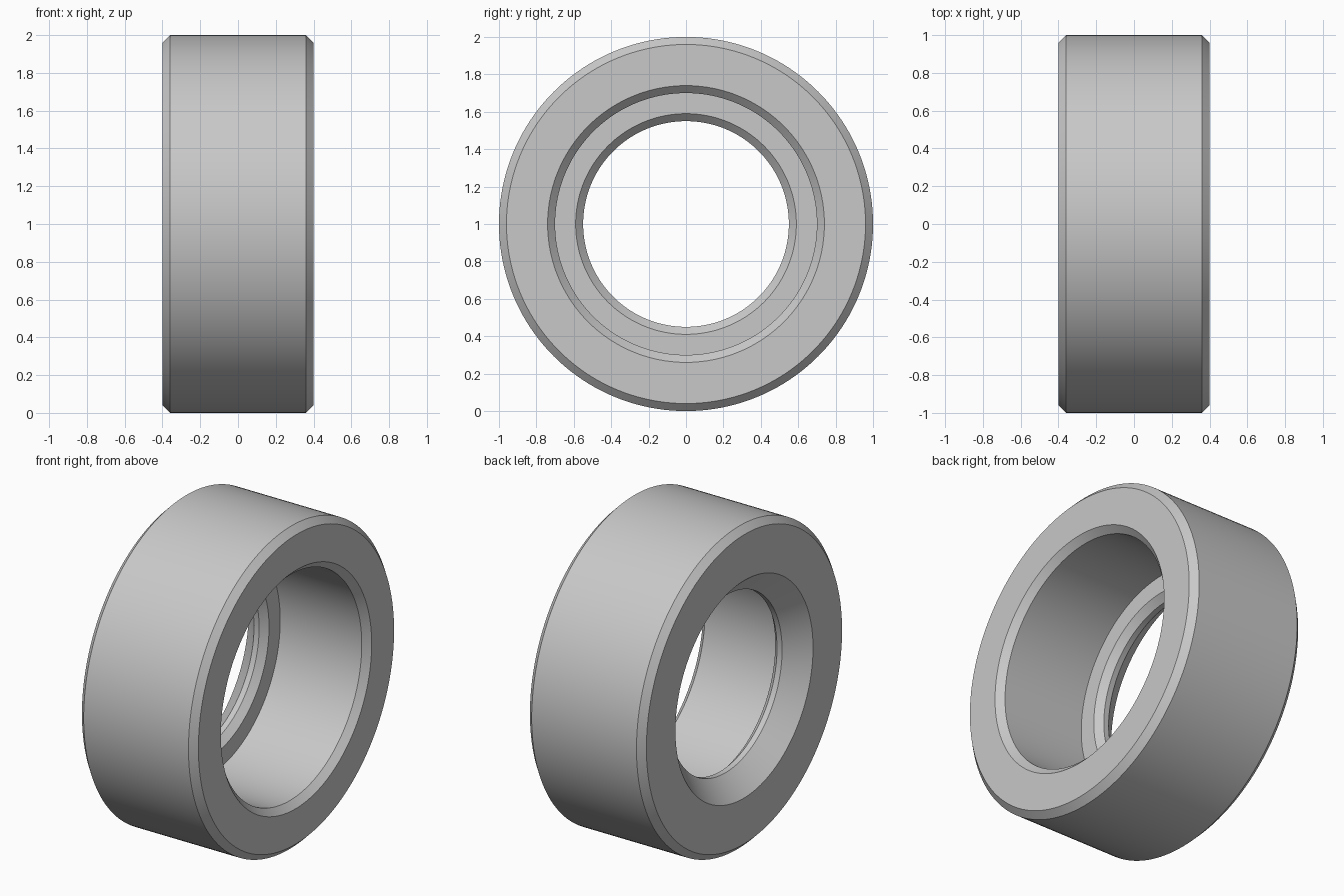
import bpy
import bmesh
from math import radians, tau
from mathutils import Vector

default = bpy.data.objects.get("Cube")
if default:
    bpy.data.objects.remove(default, do_unlink=True)

SEGMENTS = 160

# Plain grey metal
grey = bpy.data.materials.new("grey_metal")
colour = (0.58, 0.58, 0.58, 1)
grey.diffuse_color = colour
grey.use_nodes = True
bsdf = next(n for n in grey.node_tree.nodes if n.type == "BSDF_PRINCIPLED")
bsdf.inputs["Base Color"].default_value = colour

# Closed cross-section as (position along the axis, radius)
section = [
    (-0.40, 0.96), (-0.36, 1.00),     # outer wall with chamfered rims
    (0.36, 1.00), (0.40, 0.96),
    (0.40, 0.74), (0.36, 0.70),       # wide bore
    (-0.20, 0.70), (-0.20, 0.59),     # step down to the lip
    (-0.24, 0.55), (-0.275, 0.55),    # narrow lip bore
    (-0.40, 0.675),                   # countersink
]

# Revolve the section around the x axis
bm = bmesh.new()
verts = [bm.verts.new((x, 0, r)) for x, r in section]
edges = [bm.edges.new((a, b)) for a, b in zip(verts, verts[1:] + verts[:1])]
bmesh.ops.spin(bm, geom=verts + edges, cent=(0, 0, 0), axis=(1, 0, 0),
               angle=tau, steps=SEGMENTS, use_merge=False)
bmesh.ops.remove_doubles(bm, verts=bm.verts, dist=0.0001)
bmesh.ops.recalc_face_normals(bm, faces=bm.faces)
bmesh.ops.translate(bm, verts=bm.verts, vec=Vector((0, 0, 1)))

mesh = bpy.data.meshes.new("stepped_ring")
bm.to_mesh(mesh)
bm.free()
mesh.materials.append(grey)
ring = bpy.data.objects.new("stepped_ring", mesh)
bpy.context.collection.objects.link(ring)

# Smooth curved walls, crisp chamfer edges
bpy.ops.object.select_all(action="DESELECT")
ring.select_set(True)
bpy.context.view_layer.objects.active = ring
bpy.ops.object.shade_smooth_by_angle(angle=radians(30))
